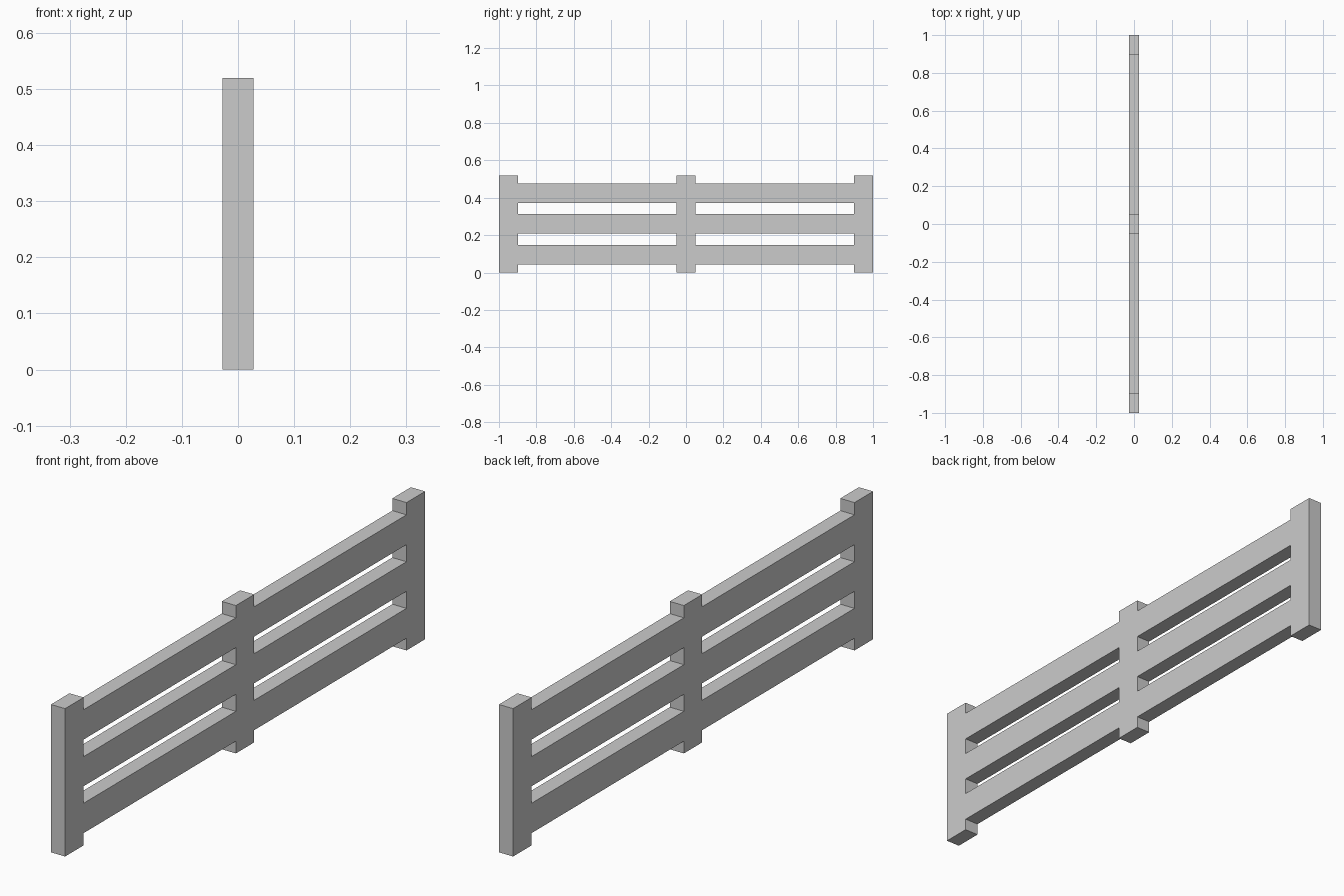
import bpy, bmesh
from mathutils import Vector

if "Cube" in bpy.data.objects:
    bpy.data.objects.remove(bpy.data.objects["Cube"])

HALF = 0.0275                                    # half thickness
Y = [-1.0, -0.897, -0.051, 0.051, 0.897, 1.0]    # post / span boundaries
Z = [0, 0.043, 0.148, 0.208, 0.312, 0.372, 0.477, 0.52]  # rail / gap boundaries

bm = bmesh.new()
grid = [[bm.verts.new((-HALF, y, z)) for z in Z] for y in Y]

# Fill the posts (even columns) and the rails (odd rows) as one flush panel
for i in range(len(Y) - 1):
    for j in range(len(Z) - 1):
        if i % 2 == 0 or j % 2 == 1:
            bm.faces.new((grid[i][j], grid[i + 1][j],
                          grid[i + 1][j + 1], grid[i][j + 1]))

# Give the panel its thickness
out = bmesh.ops.extrude_face_region(bm, geom=bm.faces[:], use_keep_orig=True)
moved = [e for e in out["geom"] if isinstance(e, bmesh.types.BMVert)]
bmesh.ops.translate(bm, verts=moved, vec=Vector((2 * HALF, 0, 0)))
bmesh.ops.recalc_face_normals(bm, faces=bm.faces[:])

mesh = bpy.data.meshes.new("fence_panel")
bm.to_mesh(mesh)
bm.free()
fence = bpy.data.objects.new("fence_panel", mesh)
bpy.context.collection.objects.link(fence)
